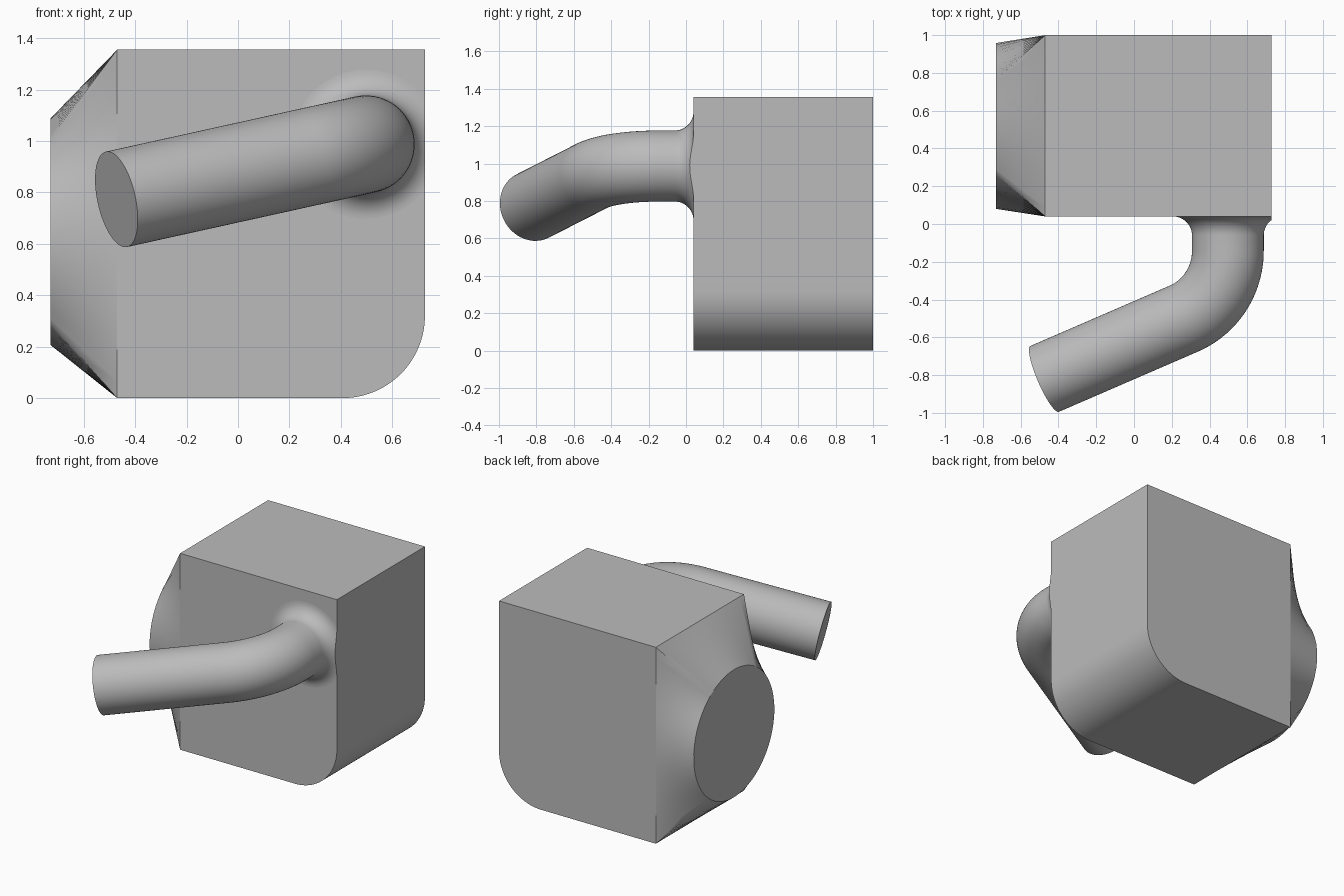
import bpy, bmesh
from math import sin, cos, tan, pi, atan2
from mathutils import Vector, Matrix

cube = bpy.data.objects.get("Cube")
if cube:
    bpy.data.objects.remove(cube, do_unlink=True)

grey = bpy.data.materials.new("plain_grey")
grey.use_nodes = True
GREY = (0.5, 0.5, 0.5, 1)
grey.diffuse_color = GREY
grey.node_tree.nodes["Principled BSDF"].inputs["Base Color"].default_value = GREY

X0, X1, Y0, Y1, TOP = -0.47, 0.727, 0.04, 1.0, 1.355


def finish(bm, name):
    bmesh.ops.recalc_face_normals(bm, faces=bm.faces)
    mesh = bpy.data.meshes.new(name)
    bm.to_mesh(mesh)
    bm.free()
    mesh.materials.append(grey)
    obj = bpy.data.objects.new(name, mesh)
    bpy.context.collection.objects.link(obj)
    bpy.ops.object.select_all(action='DESELECT')
    obj.select_set(True)
    bpy.context.view_layer.objects.active = obj
    bpy.ops.object.shade_smooth_by_angle(angle=pi / 6)
    return obj


def bridge(bm, a, b):
    for i in range(len(a)):
        j = (i + 1) % len(a)
        bm.faces.new((a[i], a[j], b[j], b[i]))


# Block body: side profile with one rounded lower edge, open where the spout joins
R = 0.32
profile = [(X0, TOP), (X0, 0)]
for i in range(25):
    a = -pi / 2 + pi / 2 * i / 24
    profile.append((X1 - R + R * cos(a), R + R * sin(a)))
profile.append((X1, TOP))
bm = bmesh.new()
front = [bm.verts.new((x, Y0, z)) for x, z in profile]
back = [bm.verts.new((x, Y1, z)) for x, z in profile]
bridge(bm, front, back)
bm.faces.new(front)
bm.faces.new(back)
inner = [f for f in bm.faces if all(abs(v.co.x - X0) < 1e-4 for v in f.verts)]
bmesh.ops.delete(bm, geom=inner, context='FACES_ONLY')
finish(bm, "block_body")

# Side transition: rectangle lofted to a round end
CY, CZ, RAD, XE = 0.519, 0.647, 0.44, -0.73
corners = [(Y1, TOP), (Y0, TOP), (Y0, 0), (Y1, 0)]
base, rim = [], []
bm = bmesh.new()
for k in range(4):
    p, q = Vector(corners[k]), Vector(corners[(k + 1) % 4])
    for i in range(20):
        y, z = p.lerp(q, i / 20)
        a = atan2(z - CZ, y - CY)
        base.append(bm.verts.new((X0, y, z)))
        rim.append(bm.verts.new((XE, CY + RAD * cos(a), CZ + RAD * sin(a))))
mid = [bm.verts.new(a.co.lerp(b.co, 0.5)) for a, b in zip(base, rim)]
bridge(bm, base, mid)
bridge(bm, mid, rim)
bm.faces.new(rim)
finish(bm, "side_transition")

# Bent pipe with a flared root, swept along straight - arc - straight
r, flare, bend_r = 0.19, 0.1, 0.39
start = Vector((0.497, Y0, 0.987))
corner = Vector((0.497, -0.40, 0.987))
end = Vector((-0.473, -0.82, 0.773))
d0 = (corner - start).normalized()
d1 = (end - corner).normalized()
axis = d0.cross(d1).normalized()
turn = d0.angle(d1)
t = bend_r * tan(turn / 2)

stations = []
for i in range(13):
    a = pi / 2 * i / 12
    stations.append((start + d0 * flare * (1 - cos(a)), d0, r + flare * (1 - sin(a))))
bend_start = corner - d0 * t
pivot = bend_start + axis.cross(d0) * bend_r
for i in range(25):
    rot = Matrix.Rotation(turn * i / 24, 3, axis)
    stations.append((pivot + rot @ (bend_start - pivot), rot @ d0, r))
stations.append((end, d1, r))

bm = bmesh.new()
rings = []
for pos, d, rad in stations:
    side = axis.cross(d)
    rings.append([bm.verts.new(pos + rad * (axis * cos(2 * pi * i / 64) + side * sin(2 * pi * i / 64)))
                  for i in range(64)])
for a, b in zip(rings, rings[1:]):
    bridge(bm, a, b)
bm.faces.new(rings[0])
bm.faces.new(rings[-1])

# Trim the flare flush with the side of the block, then drop the hidden root cap
cut = bmesh.ops.bisect_plane(bm, geom=bm.verts[:] + bm.edges[:] + bm.faces[:],
                             plane_co=(X1, 0, 0), plane_no=(1, 0, 0), clear_outer=True)
edges = [g for g in cut["geom_cut"] if isinstance(g, bmesh.types.BMEdge)]
bmesh.ops.holes_fill(bm, edges=edges, sides=0)
bmesh.ops.recalc_face_normals(bm, faces=bm.faces)
root = [f for f in bm.faces if all(abs(v.co.y - Y0) < 1e-4 for v in f.verts)]
bmesh.ops.delete(bm, geom=root, context='FACES')
finish(bm, "bent_pipe")
